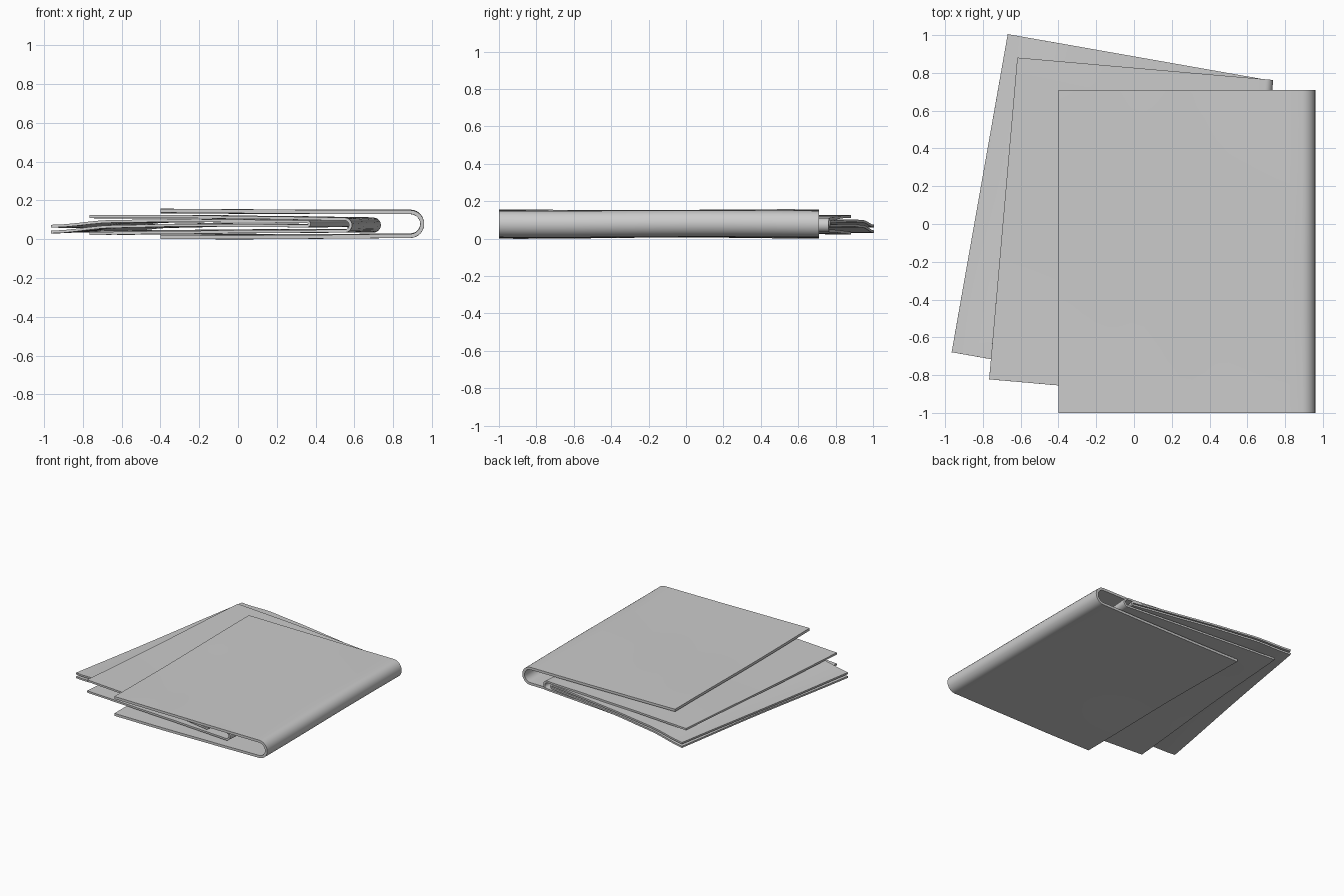
import bpy, math
from mathutils import Vector

cube = bpy.data.objects.get("Cube")
if cube:
    bpy.data.objects.remove(cube, do_unlink=True)

paper = bpy.data.materials.new("grey_paper")
paper.use_nodes = True
GREY = (0.6, 0.6, 0.6, 1)
paper.diffuse_color = GREY
paper.node_tree.nodes["Principled BSDF"].inputs["Base Color"].default_value = GREY

WIDTH, LENGTH = 1.36, 1.71
LEAF_STEPS, ARC_STEPS, LONG_STEPS = 20, 12, 20


def height(points, t):
    """Smoothly blended height between evenly spaced control heights."""
    f = t * (len(points) - 1)
    i = min(int(f), len(points) - 2)
    f -= i
    return points[i] + (points[i + 1] - points[i]) * f * f * (3 - 2 * f)


def folded_sheet(name, centre, angle, lower, upper, thickness, wave):
    """Sheet folded at +x; lower and upper list heights from open edge to fold."""
    # Centreline of the folded section
    half = thickness / 2
    radius = (upper[-1] - lower[-1]) / 2
    middle = (upper[-1] + lower[-1]) / 2
    start, fold = -WIDTH / 2, WIDTH / 2 - radius - half
    steps = [i / LEAF_STEPS for i in range(LEAF_STEPS + 1)]
    section = [(start + t * (fold - start), height(lower, t), -1 + t) for t in steps]
    for i in range(1, ARC_STEPS):
        a = -math.pi / 2 + math.pi * i / ARC_STEPS
        section.append((fold + radius * math.cos(a), middle + radius * math.sin(a), 0))
    section += [(start + t * (fold - start), height(upper, t), 1 - t) for t in reversed(steps)]

    # Sweep the section along the sheet with a gentle ripple
    verts, faces = [], []
    n = len(section)
    for j in range(LONG_STEPS + 1):
        s = j / LONG_STEPS
        for x, z, side in section:
            ripple = wave * (math.sin(math.tau * (s - 0.4)) * 0.6 + side * math.cos(math.tau * s))
            verts.append((x, (s - 0.5) * LENGTH, z + ripple))
    for j in range(LONG_STEPS):
        for i in range(n - 1):
            a = j * n + i
            faces.append((a, a + 1, a + n + 1, a + n))

    mesh = bpy.data.meshes.new(name)
    mesh.from_pydata(verts, [], faces)
    mesh.materials.append(paper)
    obj = bpy.data.objects.new(name, mesh)
    bpy.context.collection.objects.link(obj)
    obj.location = Vector((*centre, 0))
    obj.rotation_euler.z = math.radians(angle)

    # Paper thickness
    solid = obj.modifiers.new("thickness", "SOLIDIFY")
    solid.thickness = thickness
    solid.offset = 0
    bpy.ops.object.select_all(action="DESELECT")
    obj.select_set(True)
    bpy.context.view_layer.objects.active = obj
    bpy.ops.object.modifier_apply(modifier=solid.name)
    bpy.ops.object.shade_smooth_by_angle(angle=math.radians(35))


# Three nested sheets, each turned a little further
folded_sheet("outer_sheet", (0.28, -0.145), 0,
             [0.015, 0.013, 0.015, 0.018], [0.145, 0.143, 0.141, 0.141], 0.02, 0.003)
folded_sheet("middle_sheet", (-0.015, -0.03), -5,
             [0.034, 0.038, 0.042, 0.043], [0.116, 0.116, 0.111, 0.105], 0.015, 0.003)
folded_sheet("inner_sheet", (-0.147, 0.045), -10,
             [0.040, 0.068, 0.074, 0.072, 0.069], [0.066, 0.092, 0.096, 0.094, 0.091], 0.014, 0.002)
